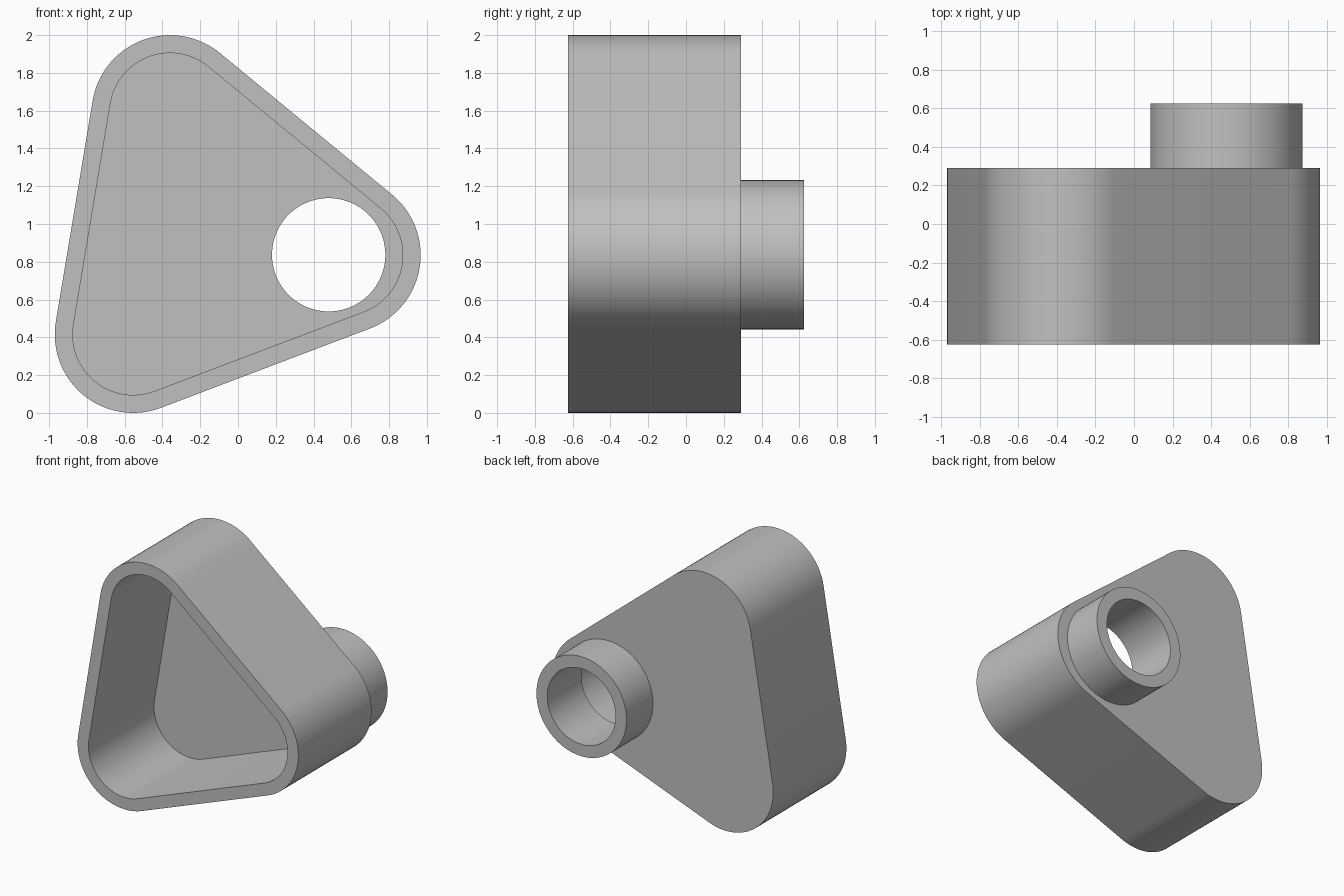
import bpy, bmesh, math
from mathutils import Vector

cube = bpy.data.objects.get("Cube")
if cube:
    bpy.data.objects.remove(cube)

FRONT, PLATE_BACK, END = -0.625, 0.292, 0.625
WALL = 0.095
CORNERS = [Vector((0.552, 0.835)), Vector((-0.36, 1.585)), Vector((-0.555, 0.415))]
COLLAR = Vector((0.48, 0.837))

grey = bpy.data.materials.new("plain grey")
grey.use_nodes = True
colour = (0.53, 0.53, 0.53, 1)
grey.diffuse_color = colour
grey.node_tree.nodes["Principled BSDF"].inputs["Base Color"].default_value = colour


def circle(centre, radius, count=96):
    steps = [2 * math.pi * i / count for i in range(count)]
    return [centre + radius * Vector((math.cos(a), math.sin(a))) for a in steps]


def rounded_triangle(radius, count=32):
    """Outline wrapped round three equal corner circles, counter-clockwise."""
    points = []
    for i, c in enumerate(CORNERS):
        d_in = c - CORNERS[i - 1]
        d_out = CORNERS[(i + 1) % 3] - c
        start = math.atan2(-d_in.x, d_in.y)
        sweep = (math.atan2(-d_out.x, d_out.y) - start) % (2 * math.pi)
        for k in range(count + 1):
            a = start + sweep * k / count
            points.append(c + radius * Vector((math.cos(a), math.sin(a))))
    return points


def prism(name, outline, y0, y1):
    """Extrude an x-z outline along y."""
    bm = bmesh.new()
    face = bm.faces.new([bm.verts.new((p.x, y0, p.y)) for p in outline])
    made = bmesh.ops.extrude_face_region(bm, geom=[face], use_keep_orig=True)
    verts = [g for g in made["geom"] if isinstance(g, bmesh.types.BMVert)]
    bmesh.ops.translate(bm, verts=verts, vec=(0, y1 - y0, 0))
    bmesh.ops.recalc_face_normals(bm, faces=bm.faces[:])
    mesh = bpy.data.meshes.new(name)
    bm.to_mesh(mesh)
    bm.free()
    mesh.materials.append(grey)
    obj = bpy.data.objects.new(name, mesh)
    bpy.context.collection.objects.link(obj)
    return obj


def combine(target, other, operation):
    bpy.context.view_layer.objects.active = target
    mod = target.modifiers.new(operation.lower(), "BOOLEAN")
    mod.operation, mod.solver, mod.object = operation, "EXACT", other
    bpy.ops.object.modifier_apply(modifier=mod.name)
    bpy.data.objects.remove(other)


# Rounded triangular housing, open at the front
housing = prism("housing", rounded_triangle(0.415), FRONT, PLATE_BACK)
combine(housing, prism("cavity", rounded_triangle(0.415 - WALL), FRONT - 0.2, PLATE_BACK - WALL), "DIFFERENCE")

# Round collar on the back, with a bore through the back plate
combine(housing, prism("collar", circle(COLLAR, 0.395), PLATE_BACK - 0.04, END), "UNION")
combine(housing, prism("bore", circle(COLLAR, 0.3), 0, END + 0.2), "DIFFERENCE")

bpy.ops.object.select_all(action="DESELECT")
housing.select_set(True)
bpy.context.view_layer.objects.active = housing
bpy.ops.object.shade_smooth_by_angle(angle=math.radians(30))
